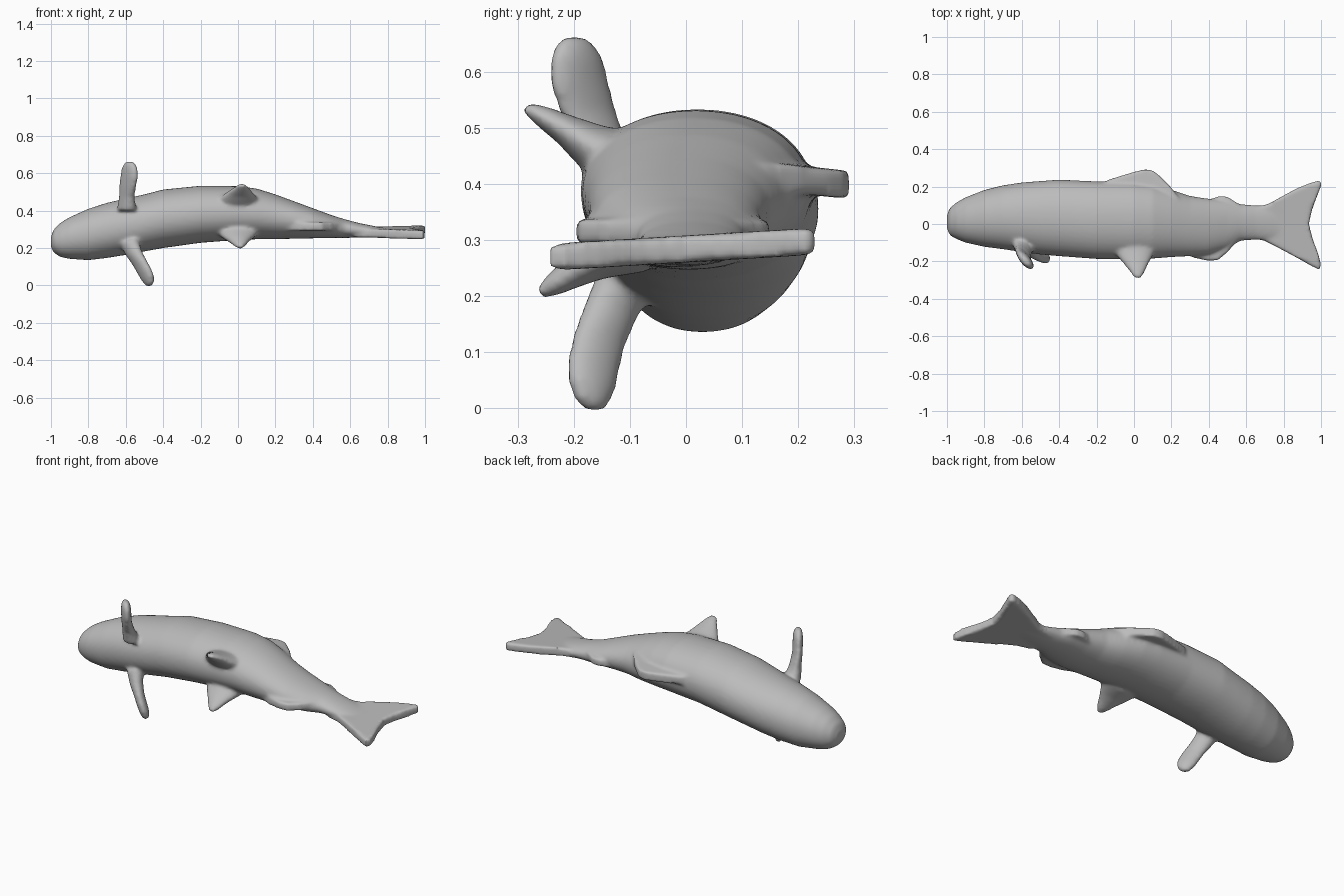
import bpy, bmesh, math
from mathutils import Vector

bm = bmesh.new()


def loft(sections, n=32, power=1.0):
    """Skin elliptical sections given as (centre, half axis a, half axis b)."""
    def sp(v):
        return math.copysign(abs(v) ** power, v)
    rings = []
    for c, a, b in sections:
        c, a, b = Vector(c), Vector(a), Vector(b)
        rings.append([bm.verts.new(c + a * sp(math.cos(t)) + b * sp(math.sin(t)))
                      for t in (2 * math.pi * i / n for i in range(n))])
    faces = [bm.faces.new(rings[0][::-1]), bm.faces.new(rings[-1])]
    for r, s in zip(rings, rings[1:]):
        for i in range(n):
            j = (i + 1) % n
            faces.append(bm.faces.new((r[i], r[j], s[j], s[i])))
    bmesh.ops.recalc_face_normals(bm, faces=faces)


def plate(outline, z, slope, thick):
    """Flat fin from an x-y outline, tilted in z along y."""
    lo, hi = ([bm.verts.new((x, y, z + slope * y + s * thick / 2)) for x, y in outline]
              for s in (-1, 1))
    n = len(outline)
    faces = [bm.faces.new(lo[::-1]), bm.faces.new(hi)]
    for i in range(n):
        j = (i + 1) % n
        faces.append(bm.faces.new((lo[i], lo[j], hi[j], hi[i])))
    bmesh.ops.recalc_face_normals(bm, faces=faces)
    bmesh.ops.triangulate(bm, faces=faces[:2])


# Body: x, belly y, back y, lower z, upper z
body = [
    (-1.0, -.025, .05, .205, .26), (-.985, -.06, .085, .175, .30),
    (-.95, -.08, .115, .152, .335), (-.9, -.10, .143, .142, .365),
    (-.8, -.122, .182, .135, .41), (-.7, -.135, .207, .147, .442),
    (-.6, -.15, .222, .163, .465), (-.5, -.163, .23, .182, .487),
    (-.4, -.172, .237, .20, .513), (-.2, -.187, .228, .228, .533),
    (0, -.188, .222, .243, .531), (.1, -.185, .21, .247, .518),
    (.2, -.177, .183, .247, .487), (.3, -.172, .15, .25, .45),
    (.4, -.163, .135, .252, .413), (.5, -.13, .125, .254, .376),
    (.57, -.09, .107, .254, .354), (.65, -.085, .10, .256, .333),
    (.75, -.09, .10, .26, .313), (.8, -.09, .095, .264, .305)]
loft([((x, (y0 + y1) / 2, (z0 + z1) / 2), (0, (y1 - y0) / 2, 0), (0, 0, (z1 - z0) / 2))
      for x, y0, y1, z0, z1 in body], 40, .95)

# Forked tail
plate([(.62, -.07), (.7, -.09), (.8, -.142), (.88, -.185), (.95, -.225), (.99, -.243),
       (1.0, -.22), (.985, -.16), (.955, -.08), (.935, 0), (.95, .07), (.975, .14),
       (1.005, .215), (.99, .233), (.94, .218), (.87, .19), (.8, .152), (.72, .108),
       (.62, .08)], .284, .06, .048)

# Dorsal, adipose and anal fins
plate([(-.22, .17), (-.14, .235), (-.06, .26), (0, .278), (.06, .292), (.1, .286),
       (.14, .255), (.19, .205), (.24, .14), (0, .1)], .43, -.11, .05)
plate([(.34, .09), (.41, .133), (.46, .15), (.5, .145), (.57, .10), (.45, .05)],
      .315, 0, .04)
plate([(.22, -.13), (.32, -.18), (.4, -.197), (.45, -.192), (.5, -.15), (.56, -.08),
       (.4, -.05)], .315, 0, .045)

# Pectoral fins: upper, then lower
w = Vector((.62, -.72, 0))
t = Vector((.72, .62, 0))
loft([(c, w * a, t * b) for c, a, b in [
    ((-.595, -.12, .40), .065, .05), ((-.595, -.15, .47), .055, .034),
    ((-.59, -.175, .53), .066, .028), ((-.582, -.19, .58), .07, .028),
    ((-.58, -.195, .625), .062, .027), ((-.58, -.198, .652), .042, .021),
    ((-.58, -.2, .663), .022, .012)]], 20)
w = Vector((.55, -.80, .23))
t = Vector((.75, .6, .28))
loft([(c, w * a, t * b) for c, a, b in [
    ((-.585, -.10, .24), .06, .05), ((-.555, -.135, .17), .055, .036),
    ((-.525, -.155, .12), .055, .028), ((-.50, -.165, .075), .055, .027),
    ((-.483, -.168, .04), .05, .026), ((-.472, -.168, .01), .035, .02),
    ((-.467, -.166, -.003), .016, .01)]], 20)

# Pelvic fins: broad along x, tapering outwards
for pts, thin in (
        ([((0, -.10, .435), .13, .06), ((.005, -.17, .468), .095, .042),
          ((.012, -.215, .497), .065, .028), ((.018, -.255, .52), .04, .02),
          ((.02, -.287, .537), .02, .01)], Vector((0, .5, .86))),
        ([((0, -.10, .295), .12, .06), ((.0, -.165, .262), .085, .036),
          ((.005, -.205, .24), .056, .028), ((.01, -.24, .218), .034, .02),
          ((.01, -.262, .204), .016, .01)], Vector((0, -.5, .86)))):
    loft([(c, (a, 0, 0), thin * b) for c, a, b in pts], 20)

# Fuse the parts into one smooth skin
mesh = bpy.data.meshes.new("fish")
bm.to_mesh(mesh)
bm.free()
fish = bpy.data.objects.new("fish", mesh)
bpy.context.collection.objects.link(fish)
mat = bpy.data.materials.new("plain grey")
mat.diffuse_color = (.5, .5, .5, 1)
mesh.materials.append(mat)
remesh = fish.modifiers.new("fuse", 'REMESH')
remesh.mode = 'VOXEL'
remesh.voxel_size = .009
remesh.use_smooth_shade = True
smooth = fish.modifiers.new("soften", 'SMOOTH')
smooth.factor = .5
smooth.iterations = 9
bpy.context.view_layer.objects.active = fish
fish.select_set(True)
for m in ("fuse", "soften"):
    bpy.ops.object.modifier_apply(modifier=m)
bpy.ops.object.shade_smooth()
